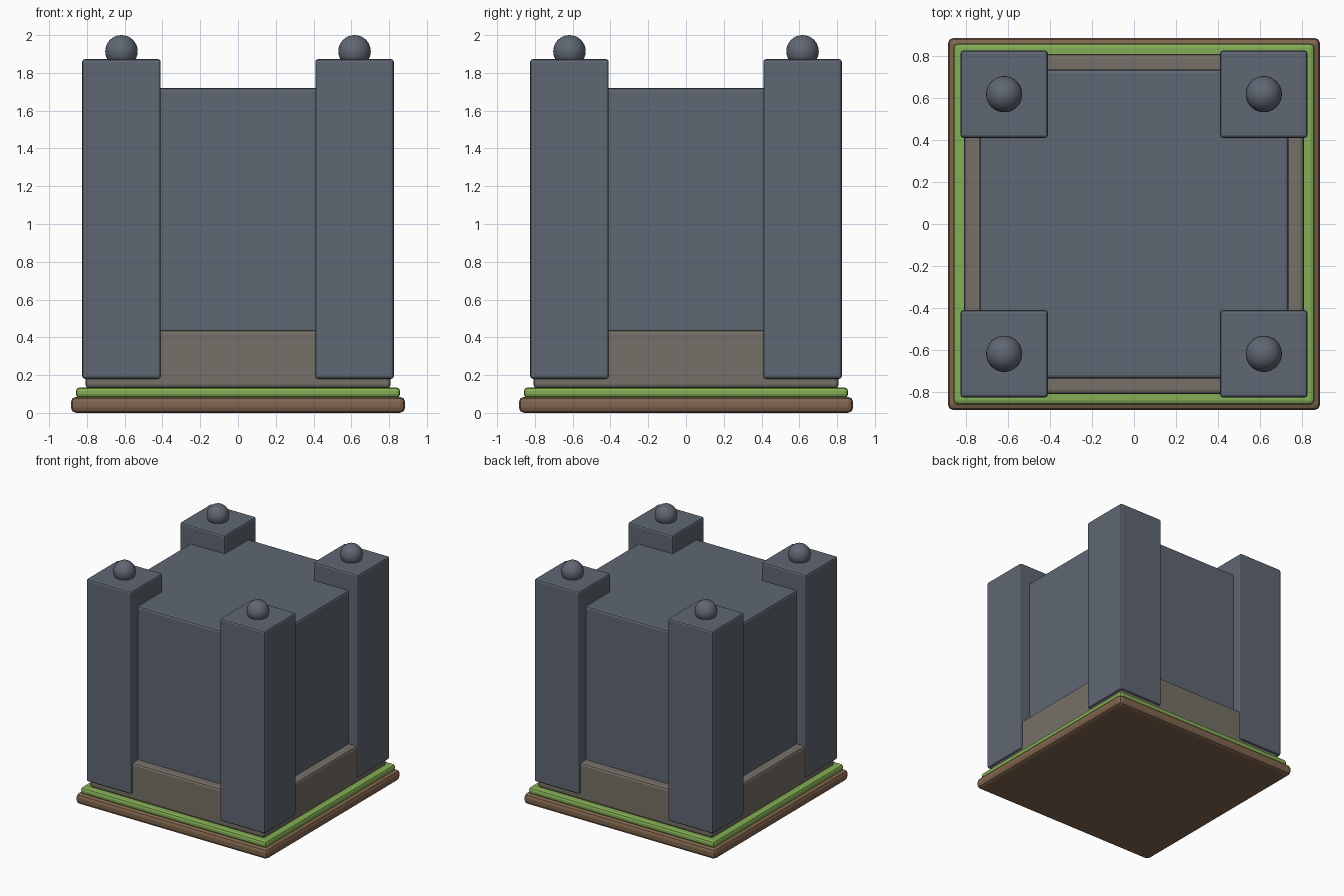
import bpy

default_cube = bpy.data.objects.get("Cube")
if default_cube:
    bpy.data.objects.remove(default_cube, do_unlink=True)


def material(name, rgb):
    mat = bpy.data.materials.new(name)
    color = (*rgb, 1.0)
    mat.use_nodes = True
    mat.diffuse_color = color
    mat.node_tree.nodes["Principled BSDF"].inputs["Base Color"].default_value = color
    return mat


brown = material("earth brown", (0.22, 0.13, 0.075))
green = material("grass green", (0.23, 0.42, 0.09))
taupe = material("foundation taupe", (0.18, 0.16, 0.135))
slate = material("slate grey", (0.115, 0.135, 0.17))


def block(name, half, bottom, top, mat, bevel, x=0, y=0):
    """Square block with rounded edges."""
    bpy.ops.mesh.primitive_cube_add(size=1, location=(x, y, (bottom + top) / 2))
    obj = bpy.context.object
    obj.name = name
    obj.scale = (2 * half, 2 * half, top - bottom)
    bpy.ops.object.transform_apply(location=False, rotation=False, scale=True)
    obj.data.materials.append(mat)
    mod = obj.modifiers.new("rounded edges", "BEVEL")
    mod.width = bevel
    mod.segments = 2
    return obj


# Stepped ground and stone base
block("earth_slab", 0.885, 0, 0.085, brown, 0.028)
block("grass_layer", 0.858, 0.08, 0.135, green, 0.02)
block("foundation", 0.808, 0.13, 0.44, taupe, 0.02)

# Central keep
block("main_body", 0.735, 0.2, 1.72, slate, 0.018)

# Corner towers with ball finials
corners = {"front_right": (-1, -1), "front_left": (1, -1),
           "back_right": (-1, 1), "back_left": (1, 1)}
for corner, (sx, sy) in corners.items():
    x, y = 0.617 * sx, 0.617 * sy
    block(corner + "_tower", 0.208, 0.18, 1.873, slate, 0.015, x, y)
    bpy.ops.mesh.primitive_uv_sphere_add(segments=32, ring_count=16, radius=0.086,
                                         location=(x, y, 1.914))
    finial = bpy.context.object
    finial.name = corner + "_finial"
    finial.data.materials.append(slate)
    bpy.ops.object.shade_smooth()
